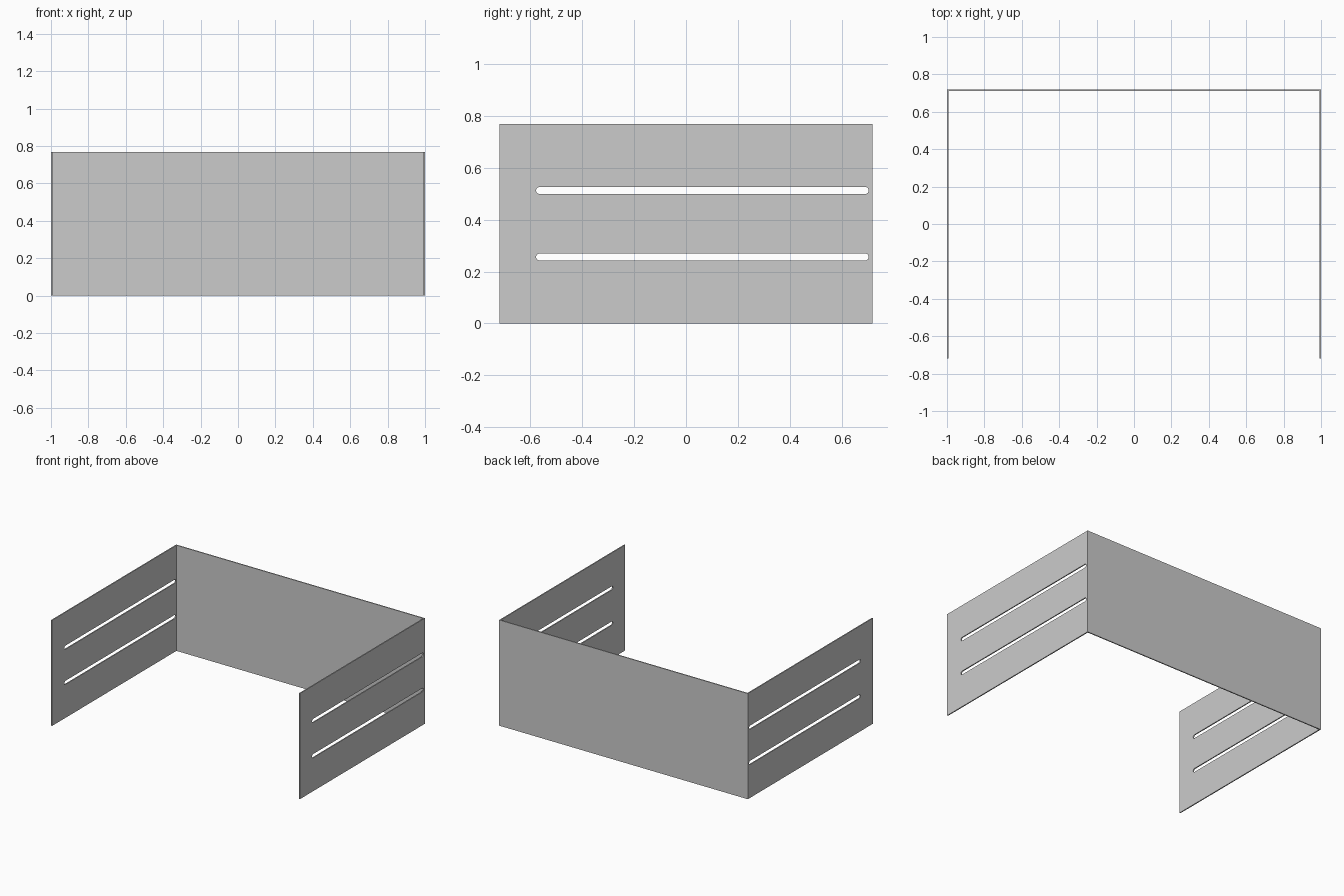
import bpy, bmesh
from math import pi, cos, sin

if "Cube" in bpy.data.objects:
    bpy.data.objects.remove(bpy.data.objects["Cube"])

HALF_X, HALF_Y, HEIGHT, THICK = 1.0, 0.718, 0.768, 0.008
SLOT_Y0, SLOT_Y1, SLOT_R = -0.577, 0.703, 0.0135


def slot_outline(z, steps=12):
    """Rounded-end slot running along y at height z."""
    pts = []
    for cy, start in ((SLOT_Y1 - SLOT_R, -pi / 2), (SLOT_Y0 + SLOT_R, pi / 2)):
        for i in range(steps + 1):
            a = start + pi * i / steps
            pts.append((cy + SLOT_R * cos(a), z + SLOT_R * sin(a)))
    return pts


def sheet(name, outlines, location, rotation):
    """Flat plate from an outer outline plus hole outlines."""
    curve = bpy.data.curves.new(name + "_profile", 'CURVE')
    curve.dimensions = '2D'
    curve.fill_mode = 'BOTH'
    curve.extrude = THICK / 2
    for pts in outlines:
        spline = curve.splines.new('POLY')
        spline.points.add(len(pts) - 1)
        for p, (u, v) in zip(spline.points, pts):
            p.co = (u, v, 0, 1)
        spline.use_cyclic_u = True
    temp = bpy.data.objects.new(name + "_profile", curve)
    bpy.context.collection.objects.link(temp)
    bpy.context.view_layer.update()
    deps = bpy.context.evaluated_depsgraph_get()
    mesh = bpy.data.meshes.new_from_object(temp.evaluated_get(deps))
    bpy.data.objects.remove(temp)
    # Weld the caps to the rim
    bm = bmesh.new()
    bm.from_mesh(mesh)
    bmesh.ops.remove_doubles(bm, verts=bm.verts, dist=1e-5)
    bmesh.ops.recalc_face_normals(bm, faces=bm.faces)
    for f in bm.faces:
        f.smooth = False
    bm.to_mesh(mesh)
    bm.free()
    obj = bpy.data.objects.new(name, mesh)
    obj.location, obj.rotation_euler = location, rotation
    bpy.context.collection.objects.link(obj)
    return obj


def rectangle(u0, u1):
    return [(u0, 0), (u1, 0), (u1, HEIGHT), (u0, HEIGHT)]


# Slotted side panels
side = [rectangle(-HALF_Y, HALF_Y - THICK)]
side += [slot_outline(HEIGHT * k / 3) for k in (1, 2)]
for name, s in (("left_panel", -1), ("right_panel", 1)):
    sheet(name, side, (s * (HALF_X - THICK / 2), 0, 0), (pi / 2, 0, pi / 2))

# Plain back panel
sheet("back_panel", [rectangle(-HALF_X, HALF_X)],
      (0, HALF_Y - THICK / 2, 0), (pi / 2, 0, 0))
